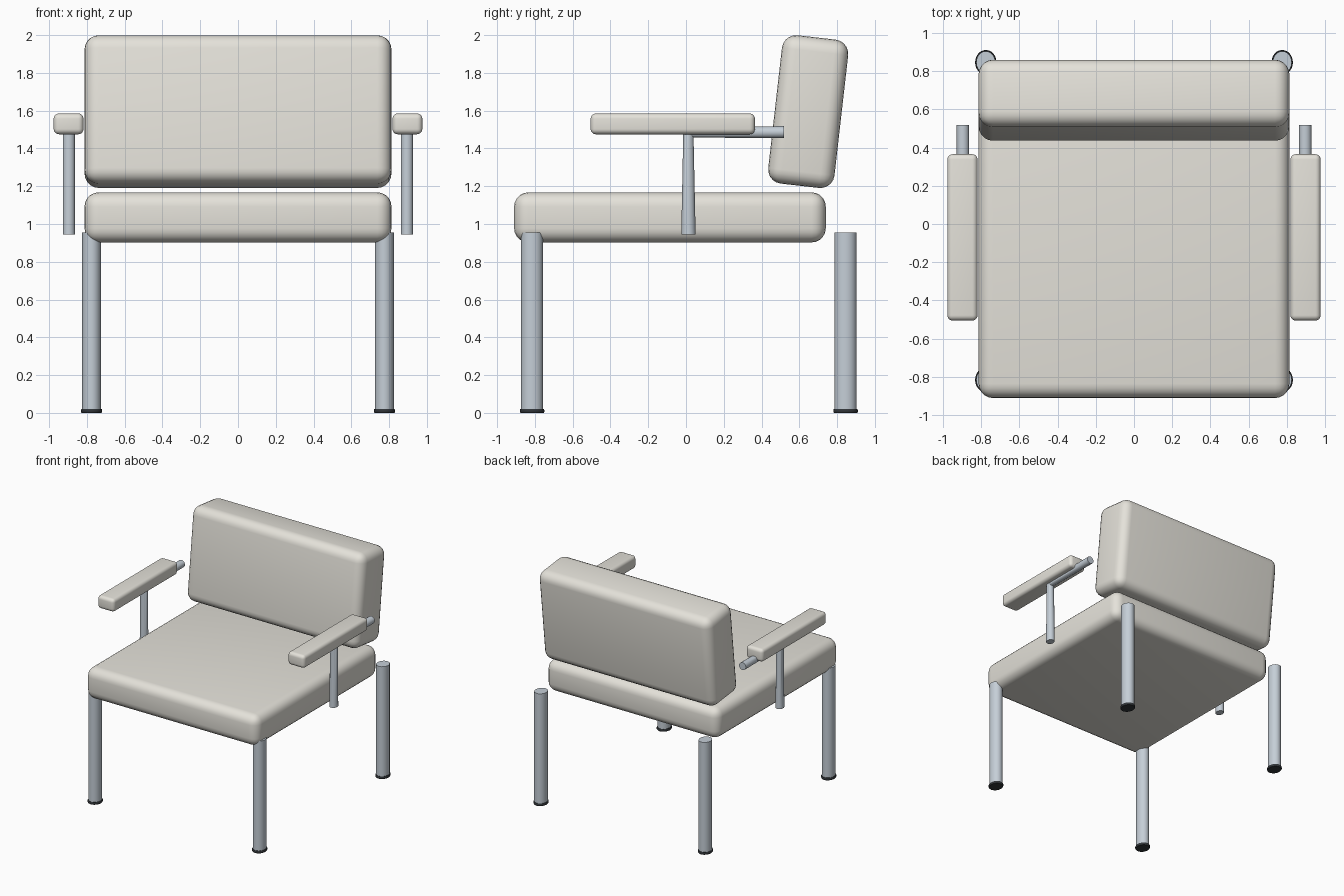
import bpy, bmesh
from math import radians, sin, cos, pi

if "Cube" in bpy.data.objects:
    bpy.data.objects.remove(bpy.data.objects["Cube"])


def material(name, rgb):
    m = bpy.data.materials.new(name)
    m.diffuse_color = (*rgb, 1)
    m.use_nodes = True
    m.node_tree.nodes["Principled BSDF"].inputs["Base Color"].default_value = m.diffuse_color
    return m


FABRIC = material("cream_upholstery", (0.78, 0.76, 0.70))
METAL = material("steel", (0.56, 0.62, 0.68))
RUBBER = material("black_rubber", (0.03, 0.035, 0.04))


def smooth(ob, angle):
    bpy.ops.object.select_all(action='DESELECT')
    ob.select_set(True)
    bpy.context.view_layer.objects.active = ob
    bpy.ops.object.shade_smooth_by_angle(angle=radians(angle))


def finish(name, bm, mat, loc=(0, 0, 0), angle=40):
    bmesh.ops.recalc_face_normals(bm, faces=bm.faces)
    me = bpy.data.meshes.new(name)
    bm.to_mesh(me)
    bm.free()
    me.materials.append(mat)
    ob = bpy.data.objects.new(name, me)
    bpy.context.collection.objects.link(ob)
    ob.location = loc
    smooth(ob, angle)
    return ob


def cushion(name, size, loc, radius, tilt=0):
    bm = bmesh.new()
    bmesh.ops.create_cube(bm, size=1)
    bmesh.ops.scale(bm, vec=size, verts=bm.verts)
    bmesh.ops.bevel(bm, geom=bm.edges[:], offset=radius, segments=5,
                    profile=0.5, affect='EDGES')
    ob = finish(name, bm, FABRIC, loc)
    ob.rotation_euler.x = radians(tilt)
    return ob


def tube(name, rings, mat, n=24):
    """Loft capped tube; ring = (centre, half width in x, other half axis (y, z))."""
    bm = bmesh.new()
    loops = []
    for (cx, cy, cz), rx, (ay, az) in rings:
        loops.append([bm.verts.new((cx + rx * cos(2 * pi * i / n),
                                    cy + ay * sin(2 * pi * i / n),
                                    cz + az * sin(2 * pi * i / n))) for i in range(n)])
    for a, b in zip(loops, loops[1:]):
        for i in range(n):
            j = (i + 1) % n
            bm.faces.new((a[i], a[j], b[j], b[i]))
    bm.faces.new(loops[0])
    bm.faces.new(loops[-1])
    return finish(name, bm, mat)


# Seat and reclined backrest
cushion("seat", (1.625, 1.65, 0.265), (0, -0.085, 1.035), 0.075)
cushion("backrest", (1.625, 0.353, 0.79), (0, 0.647, 1.595), 0.075, tilt=-6.5)

for side, s in (("right", 1), ("left", -1)):
    # Legs, slightly oval, with wider rubber feet
    for end, y in (("front", -0.815), ("rear", 0.845)):
        x = 0.775 * s
        tube(f"{end}_leg_{side}", [((x, y, z), 0.05, (0.058, 0)) for z in (0.02, 0.955)], METAL)
        tube(f"{end}_foot_{side}", [((x, y, 0), 0.053, (0.062, 0)),
                                    ((x, y, 0.005), 0.056, (0.065, 0)),
                                    ((x, y, 0.015), 0.056, (0.065, 0)),
                                    ((x, y, 0.021), 0.053, (0.062, 0))], RUBBER)
    # Armrest pad
    cushion(f"armrest_pad_{side}", (0.158, 0.87, 0.11), (0.897 * s, -0.07, 1.53), 0.028)
    # Bent armrest tube: post, mitred corner, rear rail
    x = 0.895 * s
    tube(f"armrest_tube_{side}", [((x, 0.013, 0.945), 0.032, (0.038, 0)),
                                  ((x, 0.013, 1.485), 0.032, (0.027, -0.027)),
                                  ((x, 0.518, 1.486), 0.032, (0, -0.032))], METAL)
